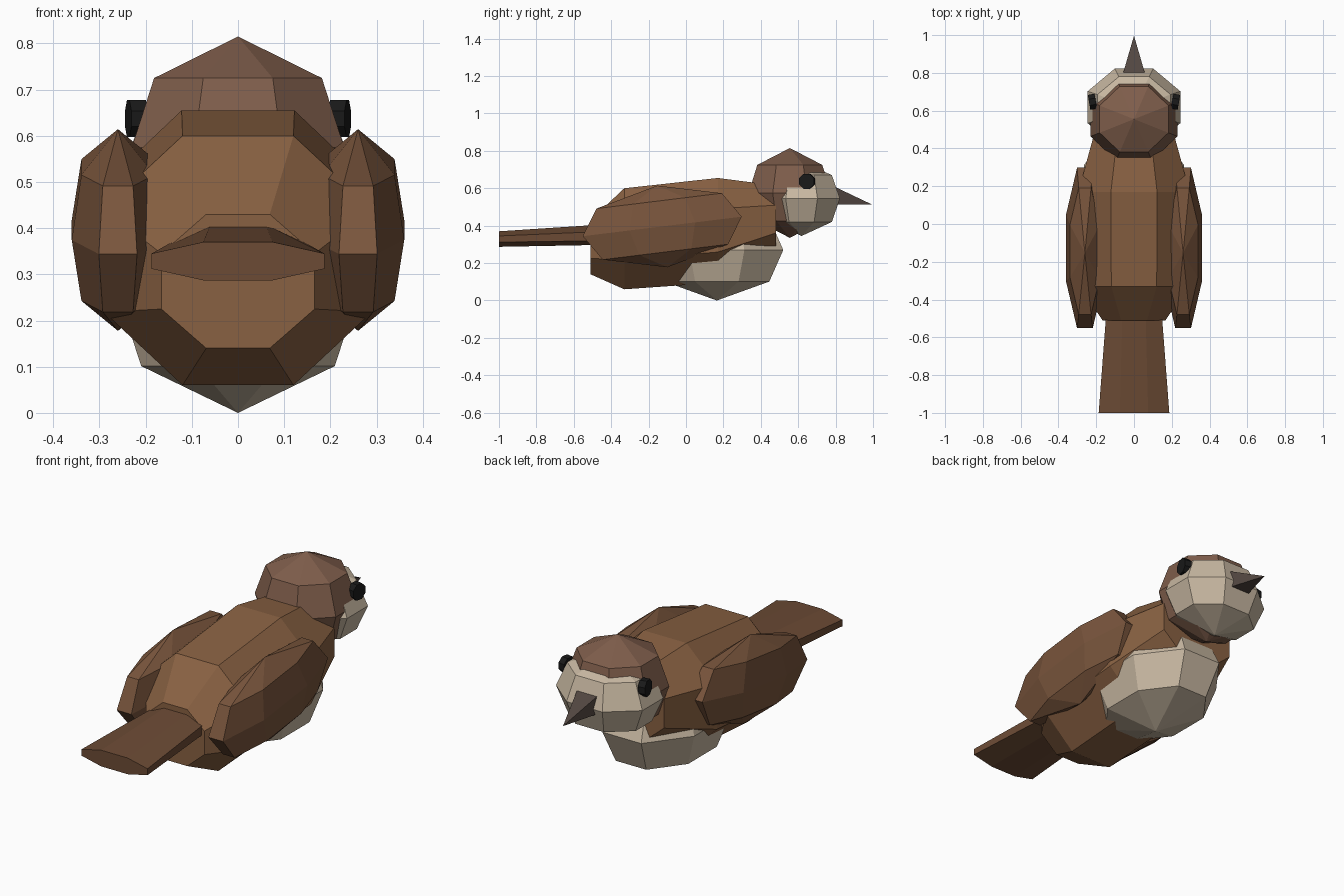
import bpy, bmesh
from math import sin, cos, pi, radians
from mathutils import Matrix, Vector

if "Cube" in bpy.data.objects:
    bpy.data.objects.remove(bpy.data.objects["Cube"])


def material(name, rgb):
    m = bpy.data.materials.new(name)
    m.diffuse_color = (*rgb, 1)
    m.use_nodes = True
    m.node_tree.nodes["Principled BSDF"].inputs["Base Color"].default_value = m.diffuse_color
    return m


BROWN = material("body_brown", (0.25, 0.12, 0.055))
CROWN = material("crown_brown", (0.21, 0.11, 0.07))
WING = material("wing_brown", (0.19, 0.09, 0.045))
TAIL = material("tail_brown", (0.15, 0.07, 0.035))
CREAM = material("cream", (0.58, 0.48, 0.36))
HORN = material("beak_grey", (0.085, 0.062, 0.052))
BLACK = material("eye_black", (0.01, 0.01, 0.01))

# Octagon with flats on the axes, reaching exactly +-1
OCT = [(cos(a) / cos(pi / 8), sin(a) / cos(pi / 8))
       for a in (pi / 8 + i * pi / 4 for i in range(8))]


def loft(name, rings, mat, matrix=Matrix()):
    """Skin a list of point rings; one-point rings become tips, others get caps."""
    bm = bmesh.new()
    rows = [[bm.verts.new(matrix @ Vector(p)) for p in r] for r in rings]
    for a, b in zip(rows, rows[1:]):
        n = max(len(a), len(b))
        for i in range(n):
            j = (i + 1) % n
            quad = [a[i % len(a)], a[j % len(a)], b[j % len(b)], b[i % len(b)]]
            bm.faces.new(list(dict.fromkeys(quad)))
    for row in (rows[0], rows[-1]):
        if len(row) > 2:
            bm.faces.new(row)
    bmesh.ops.recalc_face_normals(bm, faces=bm.faces)
    me = bpy.data.meshes.new(name)
    bm.to_mesh(me)
    bm.free()
    me.materials.append(mat)
    ob = bpy.data.objects.new(name, me)
    bpy.context.collection.objects.link(ob)
    return ob


def gem(name, centre, size, mat, tilt=0):
    """Faceted eight-sided ellipsoid with pointed top and bottom."""
    rx, ry, rz = size
    levels = ((-0.625, 0.79), (0, 1), (0.625, 0.79))
    rings = [[(0, 0, -rz)]]
    rings += [[(x * rx * s, y * ry * s, z * rz) for x, y in OCT] for z, s in levels]
    rings += [[(0, 0, rz)]]
    turn = Matrix.Translation(centre) @ Matrix.Rotation(radians(tilt), 4, 'X')
    return loft(name, rings, mat, turn)


# Body: octagonal sections (y, centre z, half width, half height)
sections = ((-0.51, 0.285, 0.166, 0.145), (-0.33, 0.33, 0.29, 0.27),
            (0.17, 0.375, 0.295, 0.28), (0.48, 0.435, 0.21, 0.18))
loft("body", [[(x * w, y, cz + z * h) for x, z in OCT]
              for y, cz, w, h in sections], BROWN)

# Belly, head and face
gem("belly", (0, 0.165, 0.27), (0.265, 0.355, 0.27), CREAM)
gem("head", (0, 0.555, 0.575), (0.23, 0.22, 0.24), CROWN)
gem("face", (0, 0.618, 0.545), (0.245, 0.205, 0.2), CREAM)

# Beak: four-sided, tip dropping forward
loft("beak", [[(-0.066, 0.77, 0.515), (0.066, 0.77, 0.515),
               (0.066, 0.77, 0.62), (-0.066, 0.77, 0.62)],
              [(0, 0.997, 0.512)]], HORN)


# Tail: flat six-faced fan, wider at the tip
def tail_ring(y, w, f, bottom, low, high, top):
    return [(-f, y, bottom), (f, y, bottom), (w, y, low), (w, y, high),
            (f, y, top), (-f, y, top), (-w, y, high), (-w, y, low)]


loft("tail", [tail_ring(-1.0, 0.187, 0.075, 0.287, 0.312, 0.345, 0.37),
              tail_ring(-0.42, 0.143, 0.06, 0.298, 0.32, 0.37, 0.408)], TAIL)

# Wings and eyes on both sides
for side, label in ((-1, "left"), (1, "right")):
    gem("wing_" + label, (side * 0.26, -0.127, 0.396), (0.1, 0.428, 0.22), WING, 7)
    turn = (Matrix.Translation((side * 0.22, 0.647, 0.637))
            @ Matrix.Rotation(radians(-10 * side), 4, 'Z'))
    loft("eye_" + label, [[(d, y * 0.04, z * 0.04) for y, z in OCT]
                          for d in (-0.018, 0.018)], BLACK, turn)
